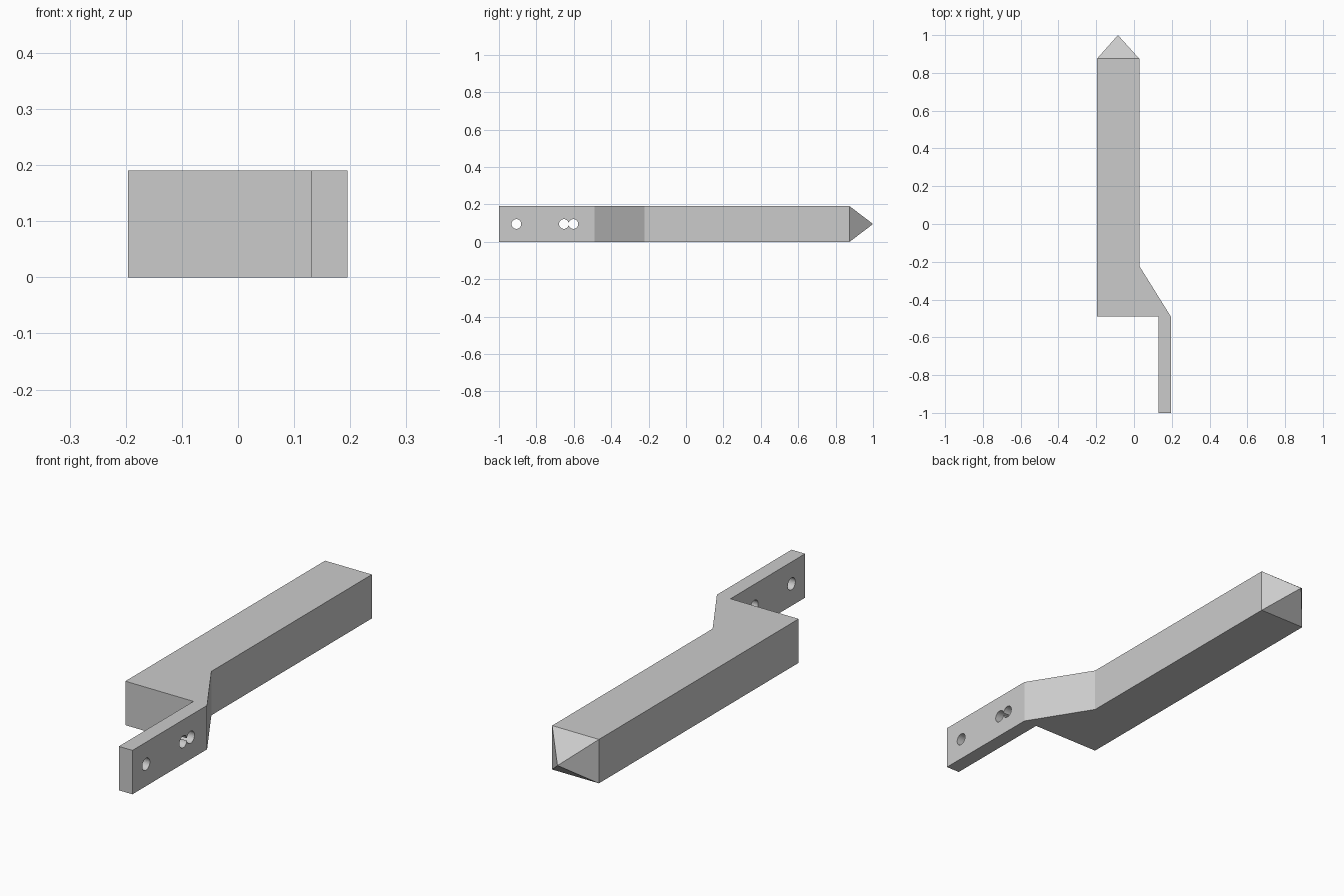
import bpy
import bmesh
import math

cube = bpy.data.objects.get("Cube")
if cube:
    bpy.data.objects.remove(cube, do_unlink=True)

HEIGHT = 0.19
MID = HEIGHT / 2
TIP = (-0.085, 1.0, MID)

grey = bpy.data.materials.new("light_grey")
grey.use_nodes = True
colour = (0.6, 0.6, 0.6, 1)
grey.diffuse_color = colour
grey.node_tree.nodes["Principled BSDF"].inputs["Base Color"].default_value = colour

# Plan outline, anticlockwise from the back left corner of the bar
outline = [(-0.196, 0.875), (-0.196, -0.49), (0.13, -0.49), (0.13, -1),
           (0.195, -1), (0.195, -0.49), (0.028, -0.222), (0.028, 0.875)]

# Extruded bar with offset mounting tongue
bm = bmesh.new()
base = bm.faces.new([bm.verts.new((x, y, 0)) for x, y in outline])
extruded = bmesh.ops.extrude_face_region(bm, geom=[base], use_keep_orig=True)
top = [v for v in extruded["geom"] if isinstance(v, bmesh.types.BMVert)]
bmesh.ops.translate(bm, verts=top, vec=(0, 0, HEIGHT))

# Pyramid point on the back end of the bar
end = next(f for f in bm.faces if all(v.co.y > 0.8 for v in f.verts))
poked = bmesh.ops.poke(bm, faces=[end])
poked["verts"][0].co = TIP
bmesh.ops.recalc_face_normals(bm, faces=bm.faces)

mesh = bpy.data.meshes.new("pointed_bar")
bm.to_mesh(mesh)
bm.free()
mesh.materials.append(grey)
bar = bpy.data.objects.new("pointed_bar", mesh)
bpy.context.collection.objects.link(bar)

# Bolt holes through the tongue
for i, y in enumerate((-0.907, -0.653, -0.602)):
    bpy.ops.mesh.primitive_cylinder_add(vertices=32, radius=0.026, depth=0.2,
                                        location=(0.163, y, MID),
                                        rotation=(0, math.pi / 2, 0))
    cutter = bpy.context.object
    cutter.name = f"hole_cutter_{i + 1}"
    cutter.data.materials.append(grey)
    cutter.hide_render = True
    cutter.hide_viewport = True
    cutter.display_type = 'WIRE'
    hole = bar.modifiers.new(f"bolt_hole_{i + 1}", 'BOOLEAN')
    hole.operation = 'DIFFERENCE'
    hole.solver = 'EXACT'
    hole.object = cutter
